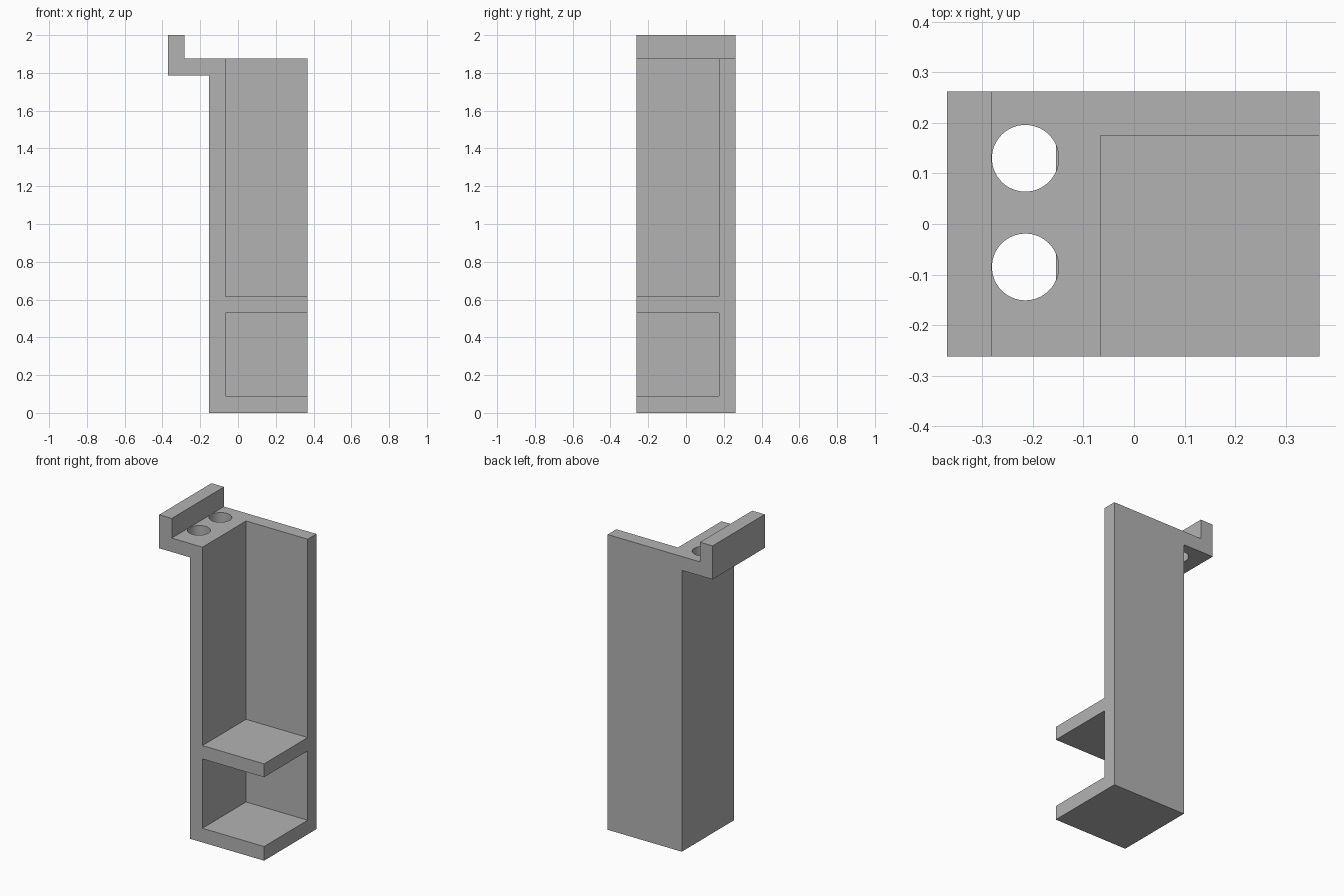
import bpy
import bmesh

cube = bpy.data.objects.get("Cube")
if cube:
    bpy.data.objects.remove(cube, do_unlink=True)

# Single plain grey material
grey = bpy.data.materials.new("plain grey")
grey.use_nodes = True
colour = (0.45, 0.45, 0.45, 1)
grey.diffuse_color = colour
grey.node_tree.nodes["Principled BSDF"].inputs["Base Color"].default_value = colour

# Shared dimensions
LEFT, INNER, RIGHT = -0.154, -0.066, 0.367
FRONT, BACK_INNER, BACK = -0.262, 0.175, 0.262
HOOK, LIP = -0.37, -0.282
TOP, PLATE_BOTTOM = 1.875, 1.787


def finish(name, bm):
    bmesh.ops.recalc_face_normals(bm, faces=bm.faces)
    mesh = bpy.data.meshes.new(name)
    bm.to_mesh(mesh)
    bm.free()
    mesh.materials.append(grey)
    obj = bpy.data.objects.new(name, mesh)
    bpy.context.collection.objects.link(obj)
    return obj


def prism(name, profile, y0, y1):
    """Extrude an x-z profile along y."""
    bm = bmesh.new()
    face = bm.faces.new([bm.verts.new((x, y0, z)) for x, z in profile])
    result = bmesh.ops.extrude_face_region(bm, geom=[face])
    verts = [v for v in result["geom"] if isinstance(v, bmesh.types.BMVert)]
    bmesh.ops.translate(bm, verts=verts, vec=(0, y1 - y0, 0))
    return finish(name, bm)


def box(name, x0, x1, y0, y1, z0, z1):
    return prism(name, [(x0, z0), (x1, z0), (x1, z1), (x0, z1)], y0, y1)


# Upright walls
box("side_wall", LEFT, INNER, FRONT, BACK, 0, PLATE_BOTTOM)
box("back_wall", INNER, RIGHT, BACK_INNER, BACK, 0, TOP)

# Shelves
for name, z0, z1 in (("base_shelf", 0, 0.09), ("middle_shelf", 0.53, 0.615)):
    box(name, INNER, RIGHT, FRONT, BACK_INNER, z0, z1)

# Top bracket with upturned lip
bracket = prism("hook_bracket", [
    (HOOK, PLATE_BOTTOM), (INNER, PLATE_BOTTOM), (INNER, TOP),
    (LIP, TOP), (LIP, 2), (HOOK, 2)], FRONT, BACK)

# Two round holes through the bracket
for i, y in enumerate((-0.085, 0.13)):
    bm = bmesh.new()
    bmesh.ops.create_cone(bm, cap_ends=True, segments=64, radius1=0.066,
                          radius2=0.066, depth=0.3)
    bmesh.ops.translate(bm, verts=bm.verts, vec=(-0.215, y, 1.83))
    cutter = finish(f"hole_cutter_{i + 1}", bm)
    cutter.hide_render = True
    cutter.hide_set(True)
    cut = bracket.modifiers.new("hole", "BOOLEAN")
    cut.operation = "DIFFERENCE"
    cut.solver = "EXACT"
    cut.object = cutter

# Apply the cuts and remove the cutters
bpy.context.view_layer.update()
evaluated = bracket.evaluated_get(bpy.context.evaluated_depsgraph_get())
cut_mesh = bpy.data.meshes.new_from_object(evaluated)
bracket.modifiers.clear()
bracket.data = cut_mesh
for obj in list(bpy.data.objects):
    if obj.name.startswith("hole_cutter"):
        bpy.data.objects.remove(obj, do_unlink=True)

# Smooth hole walls, crisp edges elsewhere
bpy.ops.object.select_all(action="DESELECT")
bracket.select_set(True)
bpy.context.view_layer.objects.active = bracket
bpy.ops.object.shade_smooth_by_angle()
